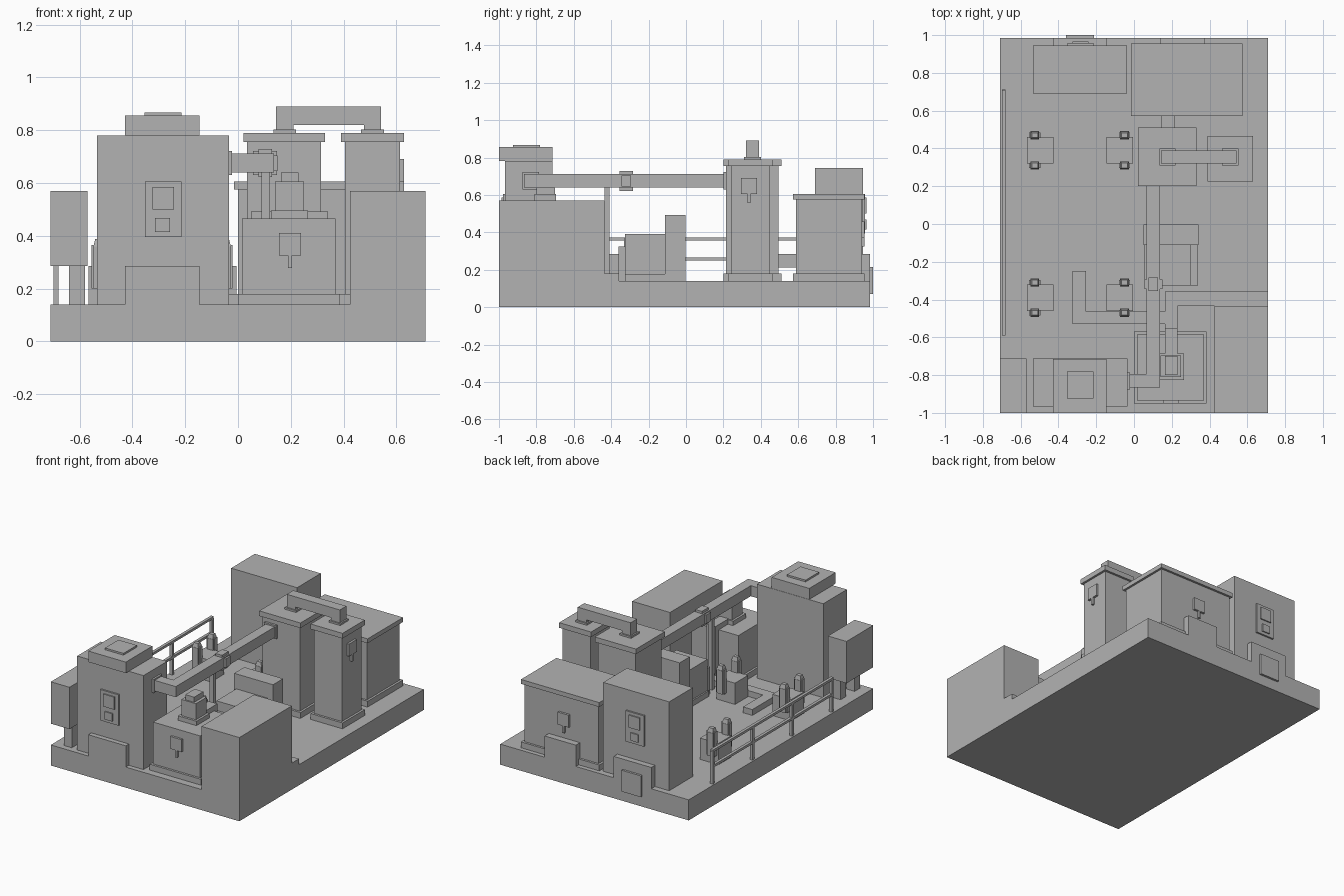
import bpy

grey = bpy.data.materials.new("concrete_grey")
grey.diffuse_color = (0.45, 0.45, 0.45, 1)


def box(name, x, y, z, inset=0.0):
    """Box from (min, max) ranges; inset narrows the top face."""
    v = []
    for zz, i in ((z[0], 0), (z[1], inset)):
        v += [(x[0] + i, y[0] + i, zz), (x[1] - i, y[0] + i, zz),
              (x[1] - i, y[1] - i, zz), (x[0] + i, y[1] - i, zz)]
    f = [(3, 2, 1, 0), (4, 5, 6, 7)] + [(k, (k + 1) % 4, (k + 1) % 4 + 4, k + 4) for k in range(4)]
    me = bpy.data.meshes.new(name)
    me.from_pydata(v, [], f)
    me.materials.append(grey)
    ob = bpy.data.objects.new(name, me)
    bpy.context.collection.objects.link(ob)
    return ob


def grow(r, d):
    return (r[0] - d, r[1] + d)


def vessel(name, x, y, top, cap):
    """Body on a plinth, with an optional overhanging lid."""
    box(name + "_plinth", grow(x, 0.015), grow(y, 0.015), (0.14, 0.18))
    box(name + "_body", x, y, (0.18, top))
    if cap:
        box(name + "_lid", grow(x, 0.015), grow(y, 0.015), (top, top + cap))


def window_panel(name, y, d):
    """Panel with two raised squares, facing d along y."""
    def span(a, b):
        return tuple(sorted((y + d * a, y + d * b)))
    box(name + "_plate", (-0.352, -0.215), span(0, 0.012), (0.395, 0.605))
    box(name + "_upper_window", (-0.325, -0.242), span(0.012, 0.02), (0.5, 0.585))
    box(name + "_lower_window", (-0.314, -0.257), span(0.012, 0.02), (0.415, 0.468))


def gauge(name, c, z, y=None, x=None, d=1):
    """Square gauge plate with a short stem below."""
    for part, w, zr in (("_plate", 0.042, (z - 0.042, z + 0.042)), ("_stem", 0.008, (z - 0.09, z - 0.042))):
        side = (c - w, c + w)
        if x is None:
            box(name + part, side, tuple(sorted((y, y + d * 0.015))), zr)
        else:
            box(name + part, (x, x + d * 0.015), side, zr)


# Base slab and front right block
box("base", (-0.71, 0.71), (-1, 0.985), (0, 0.14))
box("corner_block", (0.425, 0.71), (-1, -0.435), (0.14, 0.57))

# Front control house
box("front_house", (-0.535, -0.035), (-0.967, -0.713), (0.14, 0.78))
box("front_house_step", (-0.428, -0.145), (-1, -0.96), (0.14, 0.285))
box("front_house_cap", (-0.428, -0.145), (-1, -0.715), (0.78, 0.855))
box("front_house_hatch", (-0.355, -0.215), (-0.925, -0.78), (0.855, 0.867))
window_panel("front_house_panel", -0.967, -1)

# Raised cabinet on legs at the left
box("cabinet", (-0.71, -0.57), (-1, -0.713), (0.285, 0.57))
for y in (-0.93, -0.78):
    box("cabinet_leg", (-0.64, -0.58), (y - 0.03, y + 0.03), (0.14, 0.285))

# Front tank with stack and gauge
vessel("front_tank", (0.015, 0.37), (-0.935, -0.585), 0.465, 0)
box("stack_flange", (0.125, 0.265), (-0.825, -0.685), (0.465, 0.495))
box("stack", (0.14, 0.25), (-0.81, -0.695), (0.495, 0.605))
box("stack_cap", (0.163, 0.23), (-0.8, -0.7), (0.605, 0.64))
box("stack_outlet", (0.163, 0.23), (-0.69, -0.55), (0.465, 0.5))
box("stack_downpipe", (0.163, 0.23), (-0.59, -0.55), (0.14, 0.465))
gauge("front_tank_gauge", 0.197, 0.368, y=-0.935, d=-1)

# Ground channel
for x, y in (((-0.325, -0.255), (-0.53, -0.25)), ((-0.255, 0.163), (-0.53, -0.463)),
             ((0.163, 0.23), (-0.55, -0.358)), ((0.23, 0.71), (-0.435, -0.358))):
    box("ground_channel", x, y, (0.14, 0.18))

# Back left house
box("back_house", (-0.535, -0.038), (0.69, 0.945), (0.14, 0.745))
box("back_house_step", (-0.428, -0.145), (0.94, 0.985), (0.14, 0.285))
box("back_house_door", (-0.36, -0.213), (0.985, 1), (0.07, 0.215))
window_panel("back_house_panel", 0.945, 1)

# Back right tank
vessel("back_tank", (0, 0.56), (0.588, 0.94), 0.575, 0.03)
box("back_tank_step", (0.14, 0.375), (0.93, 0.985), (0.14, 0.285))
gauge("back_tank_gauge", 0.257, 0.415, y=0.94)

# Twin towers, link duct and connection to back tank
vessel("large_tower", (0.035, 0.315), (0.215, 0.495), 0.755, 0.035)
vessel("small_tower", (0.405, 0.615), (0.24, 0.45), 0.755, 0.035)
gauge("small_tower_gauge", 0.337, 0.648, x=0.615)
for x in (0.177, 0.51):
    box("duct_flange", (x - 0.043, x + 0.043), (0.31, 0.4), (0.79, 0.802))
    box("duct_leg", (x - 0.033, x + 0.033), (0.32, 0.39), (0.802, 0.82))
box("link_duct", (0.144, 0.543), (0.32, 0.39), (0.82, 0.89))
box("tank_connector", (0.145, 0.215), (0.48, 0.6), (0.212, 0.285))

# Overhead pipe, valve collar and support
box("pipe_house_flange", (-0.036, -0.022), (-0.875, -0.785), (0.63, 0.722))
box("pipe_cross_run", (-0.022, 0.137), (-0.865, -0.793), (0.64, 0.712))
box("pipe_long_run", (0.067, 0.137), (-0.793, 0.22), (0.64, 0.712))
box("pipe_tower_flange", (0.057, 0.147), (0.2, 0.216), (0.63, 0.722))
box("valve_collar_tall", (0.078, 0.128), (-0.355, -0.283), (0.622, 0.728))
box("valve_collar_wide", (0.055, 0.15), (-0.345, -0.293), (0.645, 0.705))
box("pipe_support", (0.09, 0.122), (-0.437, -0.41), (0.14, 0.64))

# Pump set in the centre
box("pump_base", (0.055, 0.34), (-0.325, -0.11), (0.14, 0.178))
box("pump_motor", (0.065, 0.3), (-0.325, -0.11), (0.178, 0.39))
box("pump_end", (0.07, 0.132), (-0.36, -0.325), (0.14, 0.325))
box("pump_panel", (0.05, 0.342), (-0.112, -0.003), (0.14, 0.492))

# Four small machines, each with two upright fittings
for x in (-0.497, -0.075):
    for y in (-0.39, 0.39):
        box("machine", (x - 0.07, x + 0.07), (y - 0.07, y + 0.07), (0.14, 0.285))
        fx = x - 0.028 if x < -0.3 else x + 0.025
        for s in (-0.08, 0.08):
            box("fitting_body", (fx - 0.03, fx + 0.03), (y + s - 0.014, y + s + 0.014), (0.2, 0.365))
            box("fitting_core", (fx - 0.023, fx + 0.023), (y + s - 0.022, y + s + 0.022), (0.2, 0.36))
            box("fitting_cap", (fx - 0.023, fx + 0.023), (y + s - 0.02, y + s + 0.02), (0.36, 0.388), 0.007)

# Left railing
for i in range(4):
    y = -0.58 + i * 0.427
    box("railing_post", (-0.7, -0.68), (y - 0.01, y + 0.01), (0.14, 0.36))
for z in (0.25, 0.355):
    box("railing_bar", (-0.7, -0.68), (-0.59, 0.71), (z, z + 0.016))
